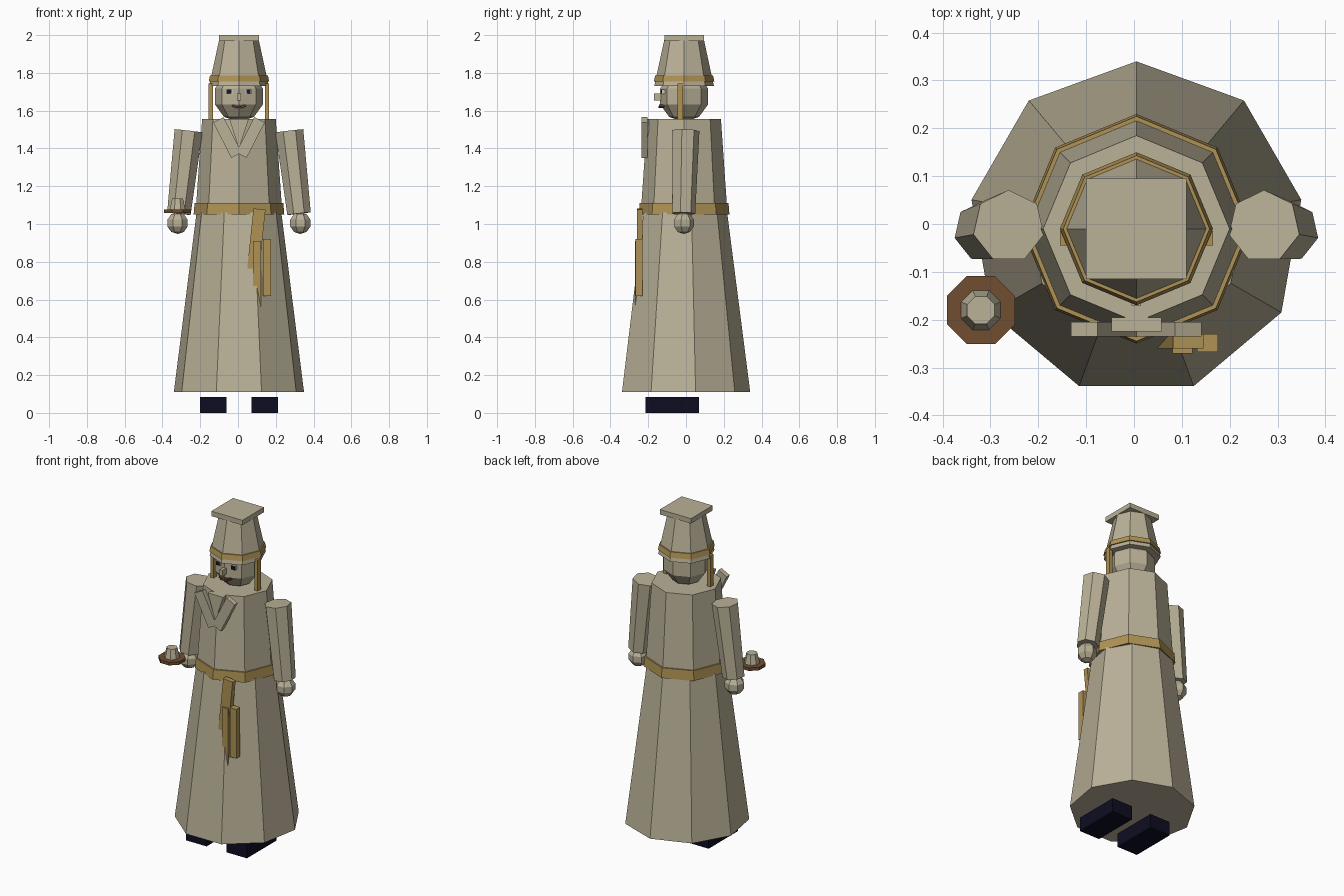
import bpy, bmesh, math
from mathutils import Vector

if "Cube" in bpy.data.objects:
    bpy.data.objects.remove(bpy.data.objects["Cube"])

CX, CY = 0.005, -0.01   # body axis


def mat(name, rgb):
    m = bpy.data.materials.new(name)
    m.diffuse_color = (*rgb, 1)
    m.use_nodes = True
    m.node_tree.nodes["Principled BSDF"].inputs["Base Color"].default_value = m.diffuse_color
    return m


CLOTH = mat("beige cloth", (0.49, 0.44, 0.31))
GOLD = mat("gold", (0.43, 0.29, 0.09))
BROWN = mat("brown", (0.16, 0.075, 0.03))
NAVY = mat("navy", (0.004, 0.004, 0.016))
BLACK = mat("black", (0.01, 0.01, 0.015))
WHITE = mat("eye white", (0.6, 0.6, 0.58))
LIP = mat("lip", (0.12, 0.06, 0.03))


def finish(bm, name, m):
    bmesh.ops.recalc_face_normals(bm, faces=bm.faces)
    me = bpy.data.meshes.new(name)
    bm.to_mesh(me)
    bm.free()
    me.materials.append(m)
    ob = bpy.data.objects.new(name, me)
    bpy.context.collection.objects.link(ob)
    return ob


def tube(name, m, sides, bottom, top, r1, r2, turn=0.0):
    """Capped tapered prism between two points, first corner towards +y."""
    a, b = Vector(bottom), Vector(top)
    q = Vector((0, 0, 1)).rotation_difference(b - a)
    bm = bmesh.new()
    rings = []
    for p, r in ((a, r1), (b, r2)):
        ring = []
        for i in range(sides):
            t = math.tau * i / sides + math.pi / 2 + turn
            ring.append(bm.verts.new(p + q @ Vector((r * math.cos(t), r * math.sin(t), 0))))
        rings.append(ring)
    lo, hi = rings
    bm.faces.new(lo)
    bm.faces.new(hi)
    for i in range(sides):
        j = (i + 1) % sides
        bm.faces.new((lo[i], lo[j], hi[j], hi[i]))
    return finish(bm, name, m)


def box(name, m, x, y, z, tilt=0.0):
    """Box from ranges, tilted about its own y axis."""
    bm = bmesh.new()
    bmesh.ops.create_cube(bm, size=1)
    for v in bm.verts:
        v.co = (v.co.x * (x[1] - x[0]), v.co.y * (y[1] - y[0]), v.co.z * (z[1] - z[0]))
    ob = finish(bm, name, m)
    ob.location = ((x[0] + x[1]) / 2, (y[0] + y[1]) / 2, (z[0] + z[1]) / 2)
    ob.rotation_euler.y = tilt
    return ob


def ball(name, m, sides, rings, loc, r):
    bm = bmesh.new()
    bmesh.ops.create_uvsphere(bm, u_segments=sides, v_segments=rings, radius=r)
    ob = finish(bm, name, m)
    ob.location = loc
    return ob


def column(name, m, sides, z1, z2, r1, r2):
    return tube(name, m, sides, (CX, CY, z1), (CX, CY, z2), r1, r2)


# Robe, torso and belt
column("robe_skirt", CLOTH, 9, 0.11, 1.06, 0.35, 0.228)
column("torso", CLOTH, 8, 1.05, 1.555, 0.23, 0.195)
column("belt", GOLD, 8, 1.05, 1.11, 0.24, 0.235)

# Head and hat
ball("head", CLOTH, 8, 5, (CX, CY, 1.675), 0.134)
column("hat", CLOTH, 8, 1.73, 1.975, 0.158, 0.105)
column("hat_band", GOLD, 8, 1.755, 1.787, 0.16, 0.153)
box("hat_top", CLOTH, (-0.1, 0.11), (-0.115, 0.095), (1.97, 2.0))

# Paired parts
for s, side in ((-1, "left"), (1, "right")):
    x = lambda v: CX + s * v
    span = lambda a, b: sorted((x(a), x(b)))
    box(side + "_shoe", NAVY, span(0.067, 0.206), (-0.215, 0.068), (0, 0.085))
    box(side + "_tassel", GOLD, span(0.138, 0.16), (-0.045, -0.015), (1.555, 1.745))
    tube(side + "_arm", CLOTH, 7, (x(0.318), -0.015, 1.055), (x(0.267), -0.005, 1.493), 0.064, 0.076)
    ball(side + "_hand", CLOTH, 7, 5, (x(0.325), -0.013, 1.005), 0.058)
    box(side + "_lapel", CLOTH, span(0.03, 0.092), (-0.235, -0.205), (1.353, 1.563), s * math.radians(27))
    box(side + "_eye", WHITE, span(0.035, 0.066), (-0.127, -0.1), (1.688, 1.712))
    box(side + "_pupil", BLACK, span(0.04, 0.062), (-0.132, -0.124), (1.69, 1.712))
    box(side + "_mouth_corner", LIP, span(0.018, 0.036), (-0.142, -0.115), (1.619, 1.631), -s * 0.35)

# Collar wedge between the lapels
bm = bmesh.new()
rows = [[bm.verts.new((CX + px, y, z)) for px, z in ((-0.052, 1.557), (0.052, 1.557), (0, 1.40))]
        for y in (-0.225, -0.195)]
bm.faces.new(rows[0])
bm.faces.new(rows[1])
for i in range(3):
    j = (i + 1) % 3
    bm.faces.new((rows[0][i], rows[0][j], rows[1][j], rows[1][i]))
finish(bm, "collar", CLOTH)

# Nose and mouth
box("nose", CLOTH, (-0.005, 0.015), (-0.17, -0.13), (1.653, 1.69))
box("mouth", LIP, (-0.018, 0.028), (-0.146, -0.12), (1.614, 1.626))

# Sash hanging from the belt
box("sash_knot", GOLD, (0.063, 0.127), (-0.26, -0.23), (0.72, 1.08), math.radians(6))
box("sash_inner_strip", GOLD, (0.08, 0.122), (-0.271, -0.235), (0.55, 0.91))
box("sash_outer_strip", GOLD, (0.132, 0.176), (-0.268, -0.23), (0.62, 0.92))

# Plate and cup beside the hand
P = (-0.32, -0.18)
tube("plate", BROWN, 8, (*P, 1.058), (*P, 1.077), 0.077, 0.077, math.pi / 8)
tube("cup", CLOTH, 8, (*P, 1.075), (*P, 1.135), 0.045, 0.031, math.pi / 8)
